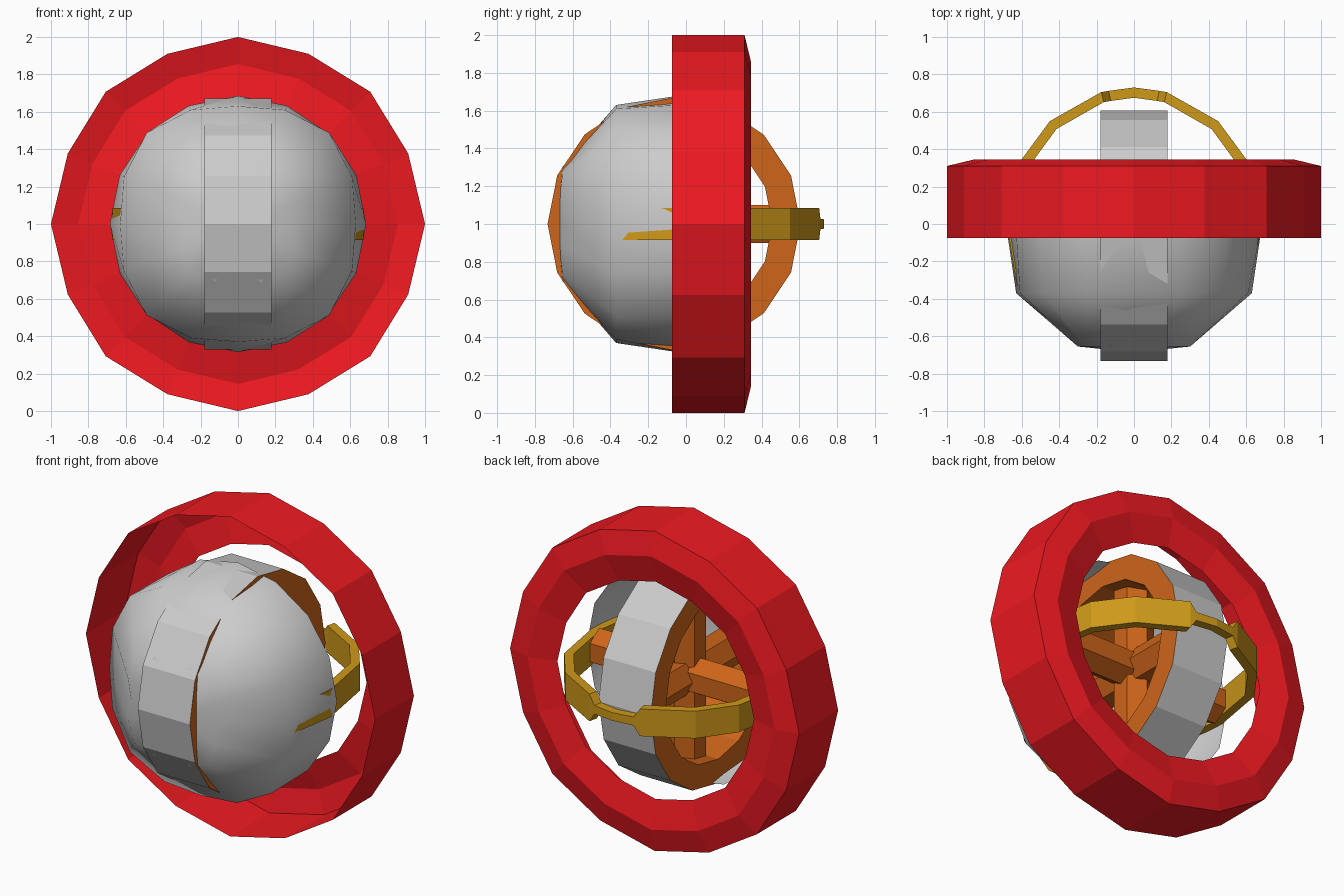
import bpy, bmesh, math
from mathutils import Vector

if "Cube" in bpy.data.objects:
    bpy.data.objects.remove(bpy.data.objects["Cube"])

CENTRE = Vector((0, 0, 1))


def material(name, rgb):
    m = bpy.data.materials.new(name)
    m.diffuse_color = (*rgb, 1)
    m.use_nodes = True
    m.node_tree.nodes["Principled BSDF"].inputs["Base Color"].default_value = m.diffuse_color
    return m


RED = material("red", (0.85, 0.01, 0.015))
ORANGE = material("orange", (0.62, 0.13, 0.01))
GOLD = material("gold", (0.62, 0.32, 0.01))


def build(name, rows, mat=None, wrap=True, close=False, cap=False, smooth=False):
    """Skin a grid of point rows: wrap joins row ends, close joins last row to first."""
    bm = bmesh.new()
    grid = [[bm.verts.new(Vector(p) + CENTRE) for p in row] for row in rows]
    n = len(grid[0])
    for i in range(len(grid) if close else len(grid) - 1):
        a, b = grid[i], grid[(i + 1) % len(grid)]
        for j in range(n if wrap else n - 1):
            k = (j + 1) % n
            bm.faces.new((a[j], a[k], b[k], b[j]))
    if cap:
        bm.faces.new(grid[0])
        bm.faces.new(grid[-1])
    bmesh.ops.recalc_face_normals(bm, faces=bm.faces)
    mesh = bpy.data.meshes.new(name)
    bm.to_mesh(mesh)
    bm.free()
    obj = bpy.data.objects.new(name, mesh)
    bpy.context.collection.objects.link(obj)
    if mat:
        mesh.materials.append(mat)
    if smooth:
        mesh.polygons.foreach_set("use_smooth", [True] * len(mesh.polygons))
    return obj


def ring_y(y, radius):
    """16 points around the y axis; radius is a function of the index."""
    return [(radius(i) * math.cos(i * math.pi / 8), y,
             radius(i) * math.sin(i * math.pi / 8)) for i in range(16)]


def ring_x(x, r, yc):
    return [(x, yc + r * math.cos(i * math.pi / 8),
             r * math.sin(i * math.pi / 8)) for i in range(16)]


# Outer red ring: shell open to the front, with a shallow ridged back
profile = [(1.0, -0.075), (1.0, 0.31), (0.855, 0.345), (0.68, 0.30)]
build("outer_ring", [ring_y(y, lambda i, r=r: r * (1 if i % 2 == 0 else 0.985))
                     for r, y in profile], RED)


# Grey front bowl: half of a rounded-cube ball, open at the back
def squarish(flat, corner):
    steps = (flat, (flat + corner) / 2, corner, (flat + corner) / 2)
    return lambda i: steps[i % 4]


bowl = [(0.0, 0.685, 0.685), (-0.37, 0.63, 0.69), (-0.655, 0.28, 0.37), (-0.685, 0.01, 0.01)]
build("front_bowl", [ring_y(y, squarish(a, b)) for y, a, b in bowl], smooth=True)

# Upright band: grey tread with orange sides and lining
W, R_OUT, R_IN, YC = 0.18, 0.67, 0.52, -0.063
build("band_tread", [ring_x(-W, R_OUT, YC), ring_x(W, R_OUT, YC)])
build("band_core", [ring_x(-W, R_OUT, YC), ring_x(-W, R_IN, YC),
                    ring_x(W, R_IN, YC), ring_x(W, R_OUT, YC)], ORANGE)

# Gold rear strap: wide arms joined by a narrow middle (x, y, half height)
half = [(0.62, -0.37, 0.085), (0.672, -0.05, 0.085), (0.605, 0.34, 0.085),
        (0.45, 0.55, 0.085), (0.175, 0.705, 0.085), (0.135, 0.712, 0.027),
        (0.0, 0.73, 0.025)]
path = half + [(-x, y, h) for x, y, h in reversed(half[:-1])]
rows = []
for x, y, h in path:
    inner = Vector((x, y)) * (1 - 0.055 / math.hypot(x, y))
    rows.append([(x, y, -h), (x, y, h), (inner.x, inner.y, h), (inner.x, inner.y, -h)])
build("rear_strap", rows, GOLD, cap=True)


# Orange inner cross: six-sided spokes along the three axes
def spoke(name, axis, lo, hi, r=0.115):
    u, v = Vector(axis.yzx), Vector(axis.zxy)
    rows = [[axis * d + r * (u * math.cos(i * math.pi / 3) + v * math.sin(i * math.pi / 3))
             for i in range(6)] for d in (lo, hi)]
    build(name, rows, ORANGE, cap=True)


spoke("cross_spoke_side", Vector((1, 0, 0)), -0.6, 0.6)
spoke("cross_spoke_depth", Vector((0, 1, 0)), YC - 0.54, YC + 0.54)
spoke("cross_spoke_upright", Vector((0, 0, 1)), -0.54, 0.54)
